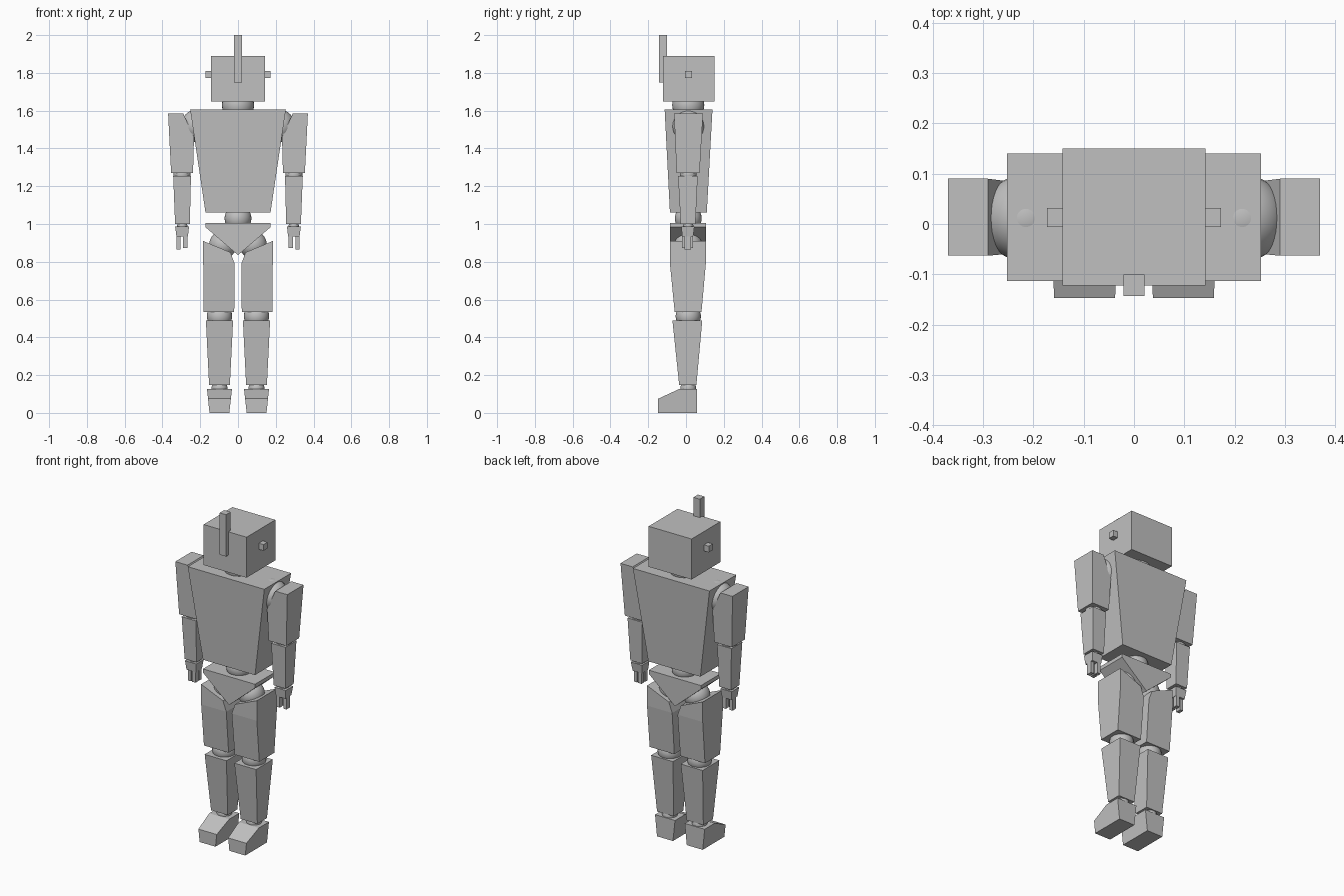
import bpy, bmesh

old = bpy.data.objects.get("Cube")
if old:
    bpy.data.objects.remove(old, do_unlink=True)

grey = bpy.data.materials.new("plain_grey")
grey.use_nodes = True
grey.diffuse_color = (0.53, 0.53, 0.53, 1)
grey.node_tree.nodes["Principled BSDF"].inputs["Base Color"].default_value = grey.diffuse_color


def finish(name, bm):
    bmesh.ops.recalc_face_normals(bm, faces=bm.faces)
    mesh = bpy.data.meshes.new(name)
    bm.to_mesh(mesh)
    bm.free()
    mesh.materials.append(grey)
    obj = bpy.data.objects.new(name, mesh)
    bpy.context.collection.objects.link(obj)
    return obj


def span_at(rows, z):
    """Depth range at height z, from rows of (z, low, high)."""
    for (z0, a0, b0), (z1, a1, b1) in zip(rows, rows[1:]):
        if z <= z1 + 1e-6:
            t = (z - z0) / (z1 - z0)
            return a0 + (a1 - a0) * t, b0 + (b1 - b0) * t
    return rows[-1][1:]


def block(name, profile, rows, side=1, along_x=False, split=None):
    """Extrude a profile of (u, z); the depth range varies with height."""
    bm = bmesh.new()
    caps = []
    for end in (0, 1):
        ring = []
        for u, z in profile:
            d = span_at(rows, z)[end]
            x, y = (d, u) if along_x else (u, d)
            ring.append(bm.verts.new((x * side, y, z)))
        caps.append(ring)
        bm.faces.new(ring)
    n = len(profile)
    for i in range(n):
        j = (i + 1) % n
        bm.faces.new((caps[0][i], caps[0][j], caps[1][j], caps[1][i]))
    if split:
        for ring in caps:
            bmesh.ops.connect_verts(bm, verts=[ring[i] for i in split])
    return finish(name, bm)


def taper(name, bottom, top, rows, side=1):
    """Tapered box; bottom and top are (z, x low, x high)."""
    (z0, a, b), (z1, c, d) = bottom, top
    return block(name, [(a, z0), (b, z0), (d, z1), (c, z1)], rows, side)


def box(name, x, y, z, side=1):
    return taper(name, (z[0], *x), (z[1], *x), [(z[0], *y), (z[1], *y)], side)


def ball(name, x, z, radius, side=1):
    bm = bmesh.new()
    bmesh.ops.create_uvsphere(bm, u_segments=32, v_segments=16, radius=radius)
    bmesh.ops.translate(bm, verts=bm.verts, vec=(x * side, 0.012, z))
    for f in bm.faces:
        f.smooth = True
    return finish(name, bm)


# Head
box("head", (-0.142, 0.142), (-0.122, 0.15), (1.648, 1.89))
box("antenna", (-0.021, 0.021), (-0.143, -0.1), (1.75, 2.0))
ball("neck_ball", 0, 1.63, 0.085)

# Trunk
taper("torso", (1.06, -0.172, 0.172), (1.605, -0.253, 0.253),
      [(1.06, -0.085, 0.11), (1.605, -0.113, 0.14)])
ball("waist_ball", 0, 1.03, 0.071)
block("pelvis", [(-0.172, 1.005), (-0.172, 0.983), (0, 0.835),
                 (0.172, 0.983), (0.172, 1.005)],
      [(0.83, -0.085, 0.105), (1.01, -0.085, 0.105)])

for side, label in ((1, "left_"), (-1, "right_")):
    box(label + "ear", (0.142, 0.173), (-0.006, 0.032), (1.773, 1.81), side)

    # Arm, with a slanted inner shoulder edge
    ball(label + "shoulder_ball", 0.215, 1.52, 0.087, side)
    block(label + "upper_arm",
          [(0.354, 1.27), (0.238, 1.27), (0.233, 1.46), (0.29, 1.585), (0.37, 1.585)],
          [(1.27, -0.05, 0.072), (1.585, -0.063, 0.09)], side)
    ball(label + "elbow_ball", 0.296, 1.262, 0.045, side)
    taper(label + "forearm", (1.0, 0.255, 0.333), (1.255, 0.249, 0.343),
          [(1.0, -0.028, 0.05), (1.255, -0.042, 0.062)], side)
    ball(label + "wrist_ball", 0.295, 0.99, 0.027, side)

    # Hand with fingers and thumb
    taper(label + "palm", (0.935, 0.265, 0.326), (0.988, 0.259, 0.333),
          [(0.935, -0.02, 0.038), (0.988, -0.025, 0.045)], side)
    box(label + "front_finger", (0.267, 0.29), (-0.02, 0.006), (0.872, 0.935), side)
    box(label + "back_finger", (0.267, 0.29), (0.014, 0.038), (0.872, 0.935), side)
    box(label + "thumb", (0.305, 0.326), (-0.008, 0.026), (0.866, 0.935), side)

    # Leg
    ball(label + "hip_ball", 0.08, 0.89, 0.073, side)
    block(label + "thigh",
          [(0.183, 0.535), (0.02, 0.535), (0.018, 0.79),
           (0.04, 0.85), (0.184, 0.91), (0.184, 0.79)],
          [(0.535, -0.06, 0.082), (0.79, -0.085, 0.105), (0.91, -0.085, 0.105)],
          side, split=(2, 5))
    ball(label + "knee_ball", 0.098, 0.512, 0.067, side)
    taper(label + "shin", (0.147, 0.043, 0.153), (0.49, 0.026, 0.17),
          [(0.147, -0.036, 0.055), (0.49, -0.072, 0.086)], side)
    ball(label + "ankle_ball", 0.098, 0.13, 0.042, side)
    block(label + "foot",
          [(0.058, 0), (-0.147, 0), (-0.147, 0.075), (-0.037, 0.126), (0.058, 0.126)],
          [(0, 0.046, 0.151), (0.126, 0.032, 0.164)], side, along_x=True)
